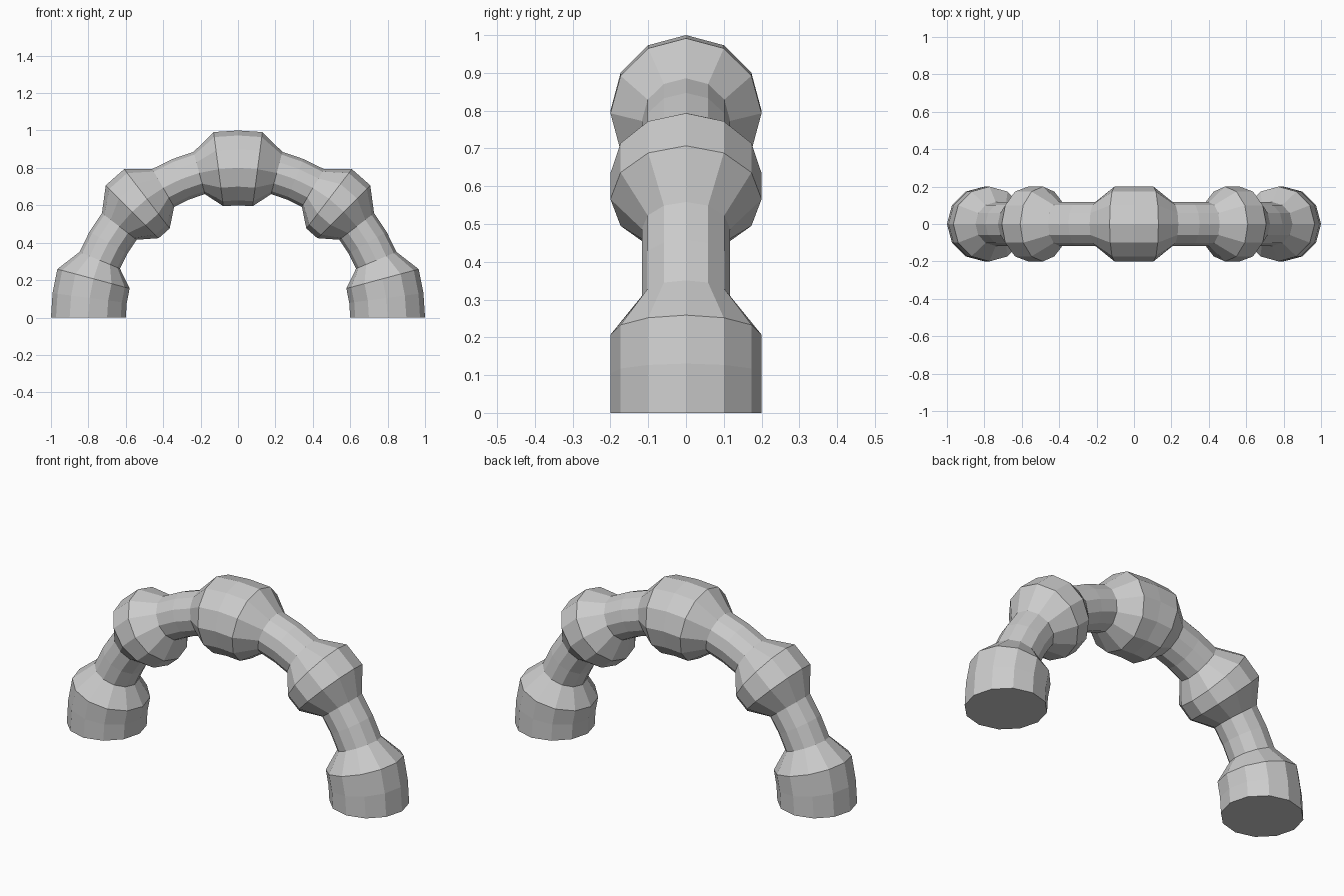
import bpy, bmesh
from math import sin, cos, pi

if "Cube" in bpy.data.objects:
    bpy.data.objects.remove(bpy.data.objects["Cube"])

ARC, SIDES, STEPS = 0.8, 12, 24
WIDE, NECK = 0.2, 0.117
# wide (W) and narrow (N) rings along half of the arch, then mirrored
half = "WWWNNNWWNNNWW"
pattern = half + half[-2::-1]

bm = bmesh.new()
rings = []
for i, kind in enumerate(pattern):
    a = pi * i / STEPS
    r = WIDE if kind == "W" else NECK
    ring = []
    for j in range(SIDES):
        t = 2 * pi * j / SIDES
        d = ARC + r * cos(t)
        ring.append(bm.verts.new((-d * cos(a), r * sin(t), max(0.0, d * sin(a)))))
    rings.append(ring)

# skin between neighbouring rings
for p, q in zip(rings, rings[1:]):
    for j in range(SIDES):
        k = (j + 1) % SIDES
        bm.faces.new((p[j], p[k], q[k], q[j]))

# flat feet
bm.faces.new(rings[0])
bm.faces.new(rings[-1])
bmesh.ops.recalc_face_normals(bm, faces=bm.faces)

mesh = bpy.data.meshes.new("beaded_arch")
bm.to_mesh(mesh)
bm.free()
bpy.context.collection.objects.link(bpy.data.objects.new("beaded_arch", mesh))
